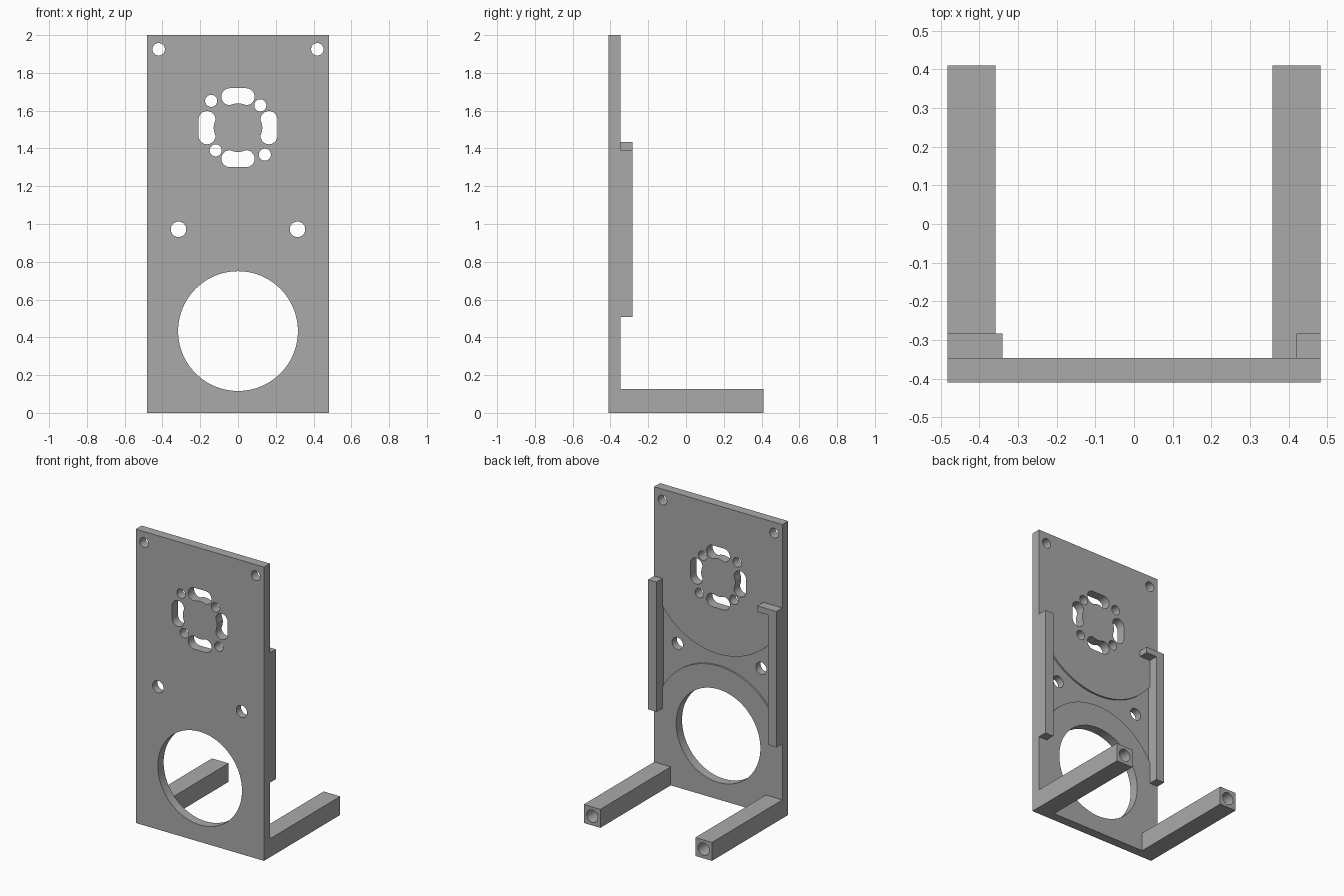
import bpy, bmesh, math

cube = bpy.data.objects.get("Cube")
if cube:
    bpy.data.objects.remove(cube, do_unlink=True)

grey = bpy.data.materials.new("plain_grey")
grey.use_nodes = True
grey.diffuse_color = (0.4, 0.4, 0.4, 1)
grey.node_tree.nodes["Principled BSDF"].inputs["Base Color"].default_value = (0.4, 0.4, 0.4, 1)

HALF_W, FRONT, BACK = 0.483, -0.41, -0.347


def prism(bm, outline, y0, y1):
    """Extrude an x-z outline from y0 to y1."""
    face = bm.faces.new([bm.verts.new((x, y0, z)) for x, z in outline])
    out = bmesh.ops.extrude_face_region(bm, geom=[face])
    moved = [v for v in out["geom"] if isinstance(v, bmesh.types.BMVert)]
    bmesh.ops.translate(bm, verts=moved, vec=(0, y1 - y0, 0))


def build(name, prisms):
    bm = bmesh.new()
    for p in prisms:
        prism(bm, *p)
    bmesh.ops.recalc_face_normals(bm, faces=bm.faces)
    mesh = bpy.data.meshes.new(name)
    bm.to_mesh(mesh)
    bm.free()
    mesh.materials.append(grey)
    obj = bpy.data.objects.new(name, mesh)
    bpy.context.collection.objects.link(obj)
    return obj


def rect(x0, x1, z0, z1):
    return [(x0, z0), (x1, z0), (x1, z1), (x0, z1)]


def circle(x, z, r, n=32):
    return [(x + r * math.cos(2 * math.pi * i / n), z + r * math.sin(2 * math.pi * i / n))
            for i in range(n)]


def cut(obj, prisms):
    cutter = build("cutter", prisms)
    cutter.hide_render = True
    mod = obj.modifiers.new("cut", "BOOLEAN")
    mod.operation, mod.solver, mod.object = "DIFFERENCE", "EXACT", cutter
    bpy.context.view_layer.objects.active = obj
    bpy.ops.object.modifier_apply(modifier=mod.name)
    bpy.data.objects.remove(cutter, do_unlink=True)


def slot(quarter):
    """Rounded slot with a slightly waisted inner edge, turned about the mount centre."""
    r, half, off = 0.045, 0.043, 0.164
    pts = []
    for side, start in ((1, -90), (-1, 90)):
        for i in range(13):
            a = math.radians(start + 15 * i)
            pts.append((side * half + r * math.cos(a), off + r * math.sin(a)))
    for i in range(1, 6):
        t = i / 6
        pts.append((-half + 2 * half * t, off - r + 0.010 * math.sin(math.pi * t)))
    a = quarter * math.pi / 2
    return [(x * math.cos(a) - z * math.sin(a), MOUNT_Z + x * math.sin(a) + z * math.cos(a))
            for x, z in pts]


MOUNT_Z, BORE_Z = 1.51, 0.433

# Upright plate
plate = build("upright_plate", [(rect(-HALF_W, HALF_W, 0, 2), FRONT, BACK)])

# Shallow relief between the two round pads on the back
xs = [0.42 * (i / 20 - 1) for i in range(41)]
low = [(x, BORE_Z + math.sqrt(0.475 ** 2 - x * x)) for x in xs]
high = [(x, MOUNT_Z - math.sqrt(0.52 ** 2 - x * x)) for x in reversed(xs)]
cut(plate, [(low + high, BACK - 0.012, BACK + 0.05)])

# Through holes: bore, corner holes, middle holes, mount holes and slots
holes = [circle(0, BORE_Z, 0.317, 96)]
for s in (-1, 1):
    holes += [circle(s * 0.42, 1.925, 0.033), circle(s * 0.315, 0.972, 0.041)]
holes += [circle(x, z, 0.032) for x, z in
          ((-0.142, 1.652), (0.118, 1.628), (-0.118, 1.39), (0.142, 1.367))]
holes += [slot(q) for q in range(4)]
cut(plate, [(h, FRONT - 0.1, BACK + 0.1) for h in holes])

# Legs with blind holes in their ends
for s, side in ((1, "left"), (-1, "right")):
    x0, x1 = sorted((s * 0.358, s * HALF_W))
    leg = build(side + "_leg", [(rect(x0, x1, 0, 0.126), BACK, 0.41)])
    cut(leg, [(circle(s * 0.42, 0.063, 0.042), 0.11, 0.5)])

# Side rails on the back; the right one has a hooked top
build("left_rail", [(rect(0.42, HALF_W, 0.508, 1.392), BACK, -0.283)])
hook = [(-HALF_W, 0.508), (-0.42, 0.508), (-0.42, 1.392), (-0.34, 1.392),
        (-0.34, 1.433), (-HALF_W, 1.433)]
build("right_rail", [(hook, BACK, -0.283)])

# Smooth the hole walls, keep corners sharp
for obj in bpy.context.scene.objects:
    obj.select_set(obj.type == "MESH")
bpy.context.view_layer.objects.active = plate
bpy.ops.object.shade_smooth_by_angle(angle=math.radians(30))
